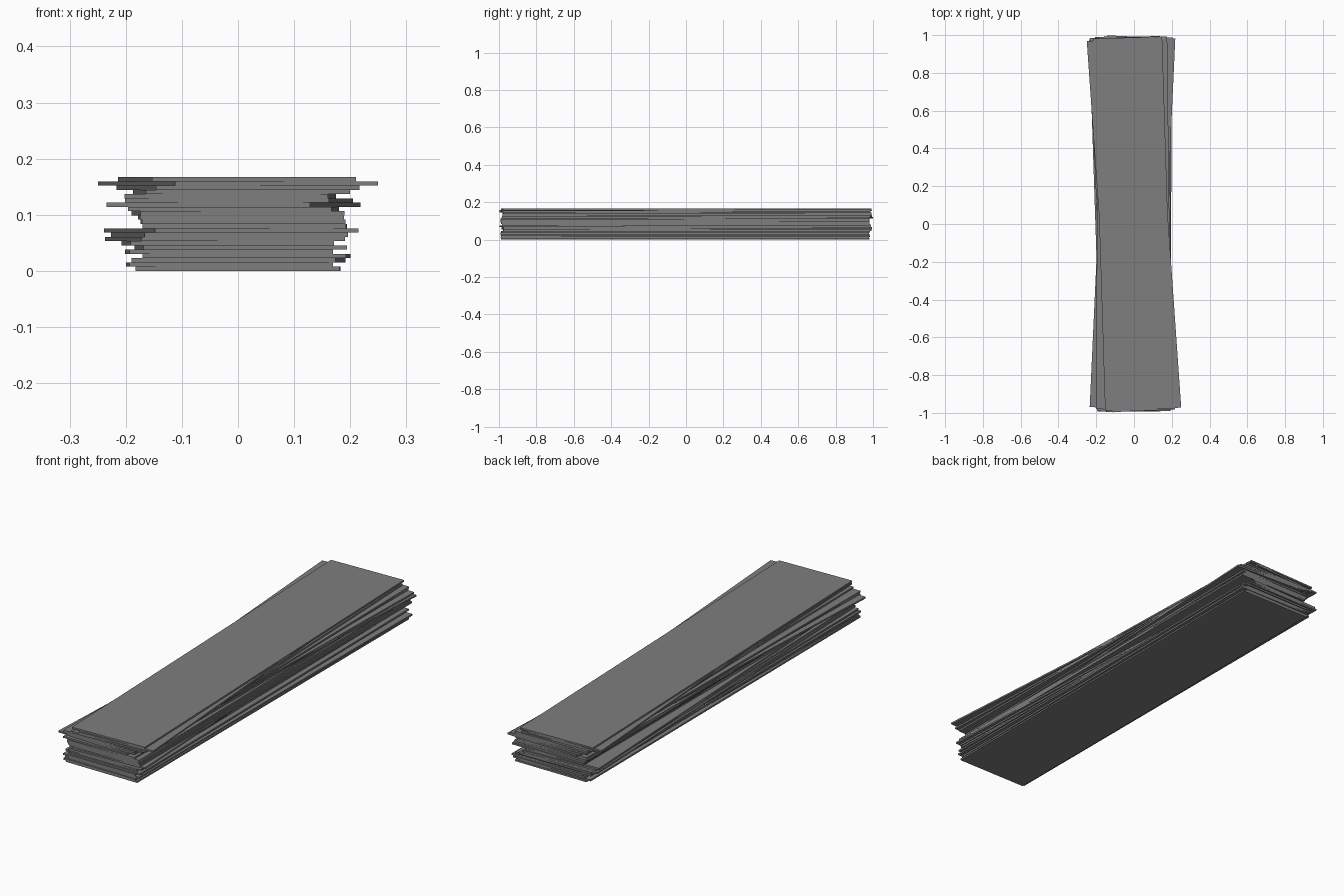
import bpy
import math
import random

# Remove the default object
default = bpy.data.objects.get("Cube")
if default:
    bpy.data.objects.remove(default, do_unlink=True)

# One grey for every board
grey = bpy.data.materials.new("mid_grey")
grey.use_nodes = True
colour = (0.21, 0.21, 0.21, 1.0)
grey.diffuse_color = colour
shader = next(n for n in grey.node_tree.nodes if n.type == 'BSDF_PRINCIPLED')
shader.inputs["Base Color"].default_value = colour

BOARD_WIDTH = 0.363
BOARD_LENGTH = 1.97
STACK_HEIGHT = 0.167

# Yaw and sideways shift of each board, in thousandths, bottom to top
PLACEMENT = [
    (-1, 0), (3, -15), (-9, 1), (-4, 15), (4, -16), (8, 5), (8, -18), (33, -23),
    (30, -15), (46, -12), (-1, 12), (1, 9), (2, 5), (8, 0), (-7, -8), (-46, -8),
    (-22, 2), (-7, -14), (12, 6), (36, 0), (70, 0), (31, -2),
]


def add_board(index, yaw, x, y, thickness):
    """Add one thin flat board resting on the board below."""
    bpy.ops.mesh.primitive_cube_add(size=1, location=(x, y, (index + 0.5) * thickness))
    board = bpy.context.object
    board.name = f"board_{index + 1}"
    board.scale = (BOARD_WIDTH, BOARD_LENGTH, thickness)
    board.rotation_euler.z = yaw
    board.data.materials.append(grey)
    return board


# Loose stack of boards, each slightly turned and slid
random.seed(4)
thickness = STACK_HEIGHT / len(PLACEMENT)
for i, (turn, slide) in enumerate(PLACEMENT):
    yaw = turn / 1000
    slack = 1 - (BOARD_LENGTH * math.cos(yaw) + BOARD_WIDTH * abs(math.sin(yaw))) / 2
    y = random.uniform(-1, 1) * min(max(slack, 0), 0.008)
    add_board(i, yaw, slide / 1000, y, thickness)
